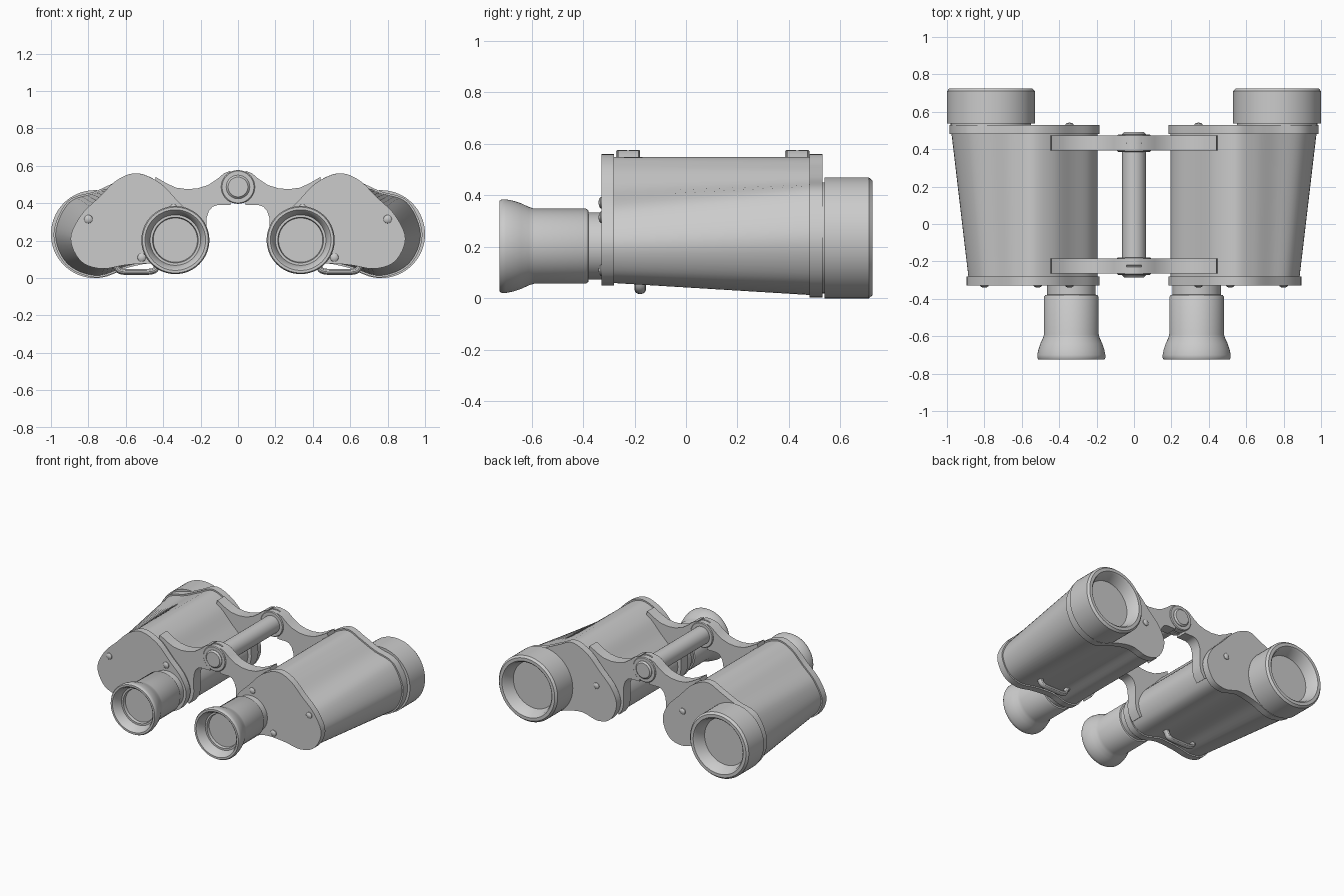
import bpy, bmesh, math
from mathutils import Vector

if "Cube" in bpy.data.objects:
    bpy.data.objects.remove(bpy.data.objects["Cube"])


def finish(name, bm, mirror=True):
    bmesh.ops.recalc_face_normals(bm, faces=bm.faces)
    me = bpy.data.meshes.new(name)
    bm.to_mesh(me)
    bm.free()
    ob = bpy.data.objects.new(name, me)
    bpy.context.collection.objects.link(ob)
    bpy.ops.object.select_all(action='DESELECT')
    bpy.context.view_layer.objects.active = ob
    ob.select_set(True)
    bpy.ops.object.shade_smooth_by_angle(angle=math.radians(32))
    if mirror:
        ob.modifiers.new("Mirror", 'MIRROR').use_mirror_merge = False
    return ob


def smooth_loop(pts, n=6):
    """Closed Catmull-Rom curve through the points."""
    p = [Vector(q) for q in pts]
    out = []
    for i in range(len(p)):
        a, b, c, d = (p[(i + k) % len(p)] for k in (-1, 0, 1, 2))
        for j in range(n):
            t = j / n
            out.append(0.5 * (2*b + (c - a)*t + (2*a - 5*b + 4*c - d)*t*t
                              + (3*b - a - 3*c + d)*t**3))
    return out


def inset(loop, d):
    res = []
    for i, p in enumerate(loop):
        t = (loop[(i + 1) % len(loop)] - loop[i - 1]).normalized()
        res.append(p + Vector((t.y, -t.x)) * d)
    return res


def loft(name, sections, mirror=True):
    """Skin between (y, outline) sections and cap both ends."""
    bm = bmesh.new()
    rings = [[bm.verts.new((p[0], y, p[1])) for p in loop] for y, loop in sections]
    for r, q in zip(rings, rings[1:]):
        for i in range(len(r)):
            j = (i + 1) % len(r)
            bm.faces.new((r[i], r[j], q[j], q[i]))
    bm.faces.new(rings[0])
    bm.faces.new(rings[-1])
    return finish(name, bm, mirror)


def lathe(name, profile, cx, cz, mirror=True, seg=64):
    """Revolve (radius, y) points about an axis along y."""
    bm = bmesh.new()
    vs = [bm.verts.new((cx + r, y, cz)) for r, y in profile]
    es = [bm.edges.new(e) for e in zip(vs, vs[1:])]
    bmesh.ops.spin(bm, geom=vs + es, cent=(cx, 0, cz), axis=(0, 1, 0),
                   angle=2 * math.pi, steps=seg)
    bmesh.ops.remove_doubles(bm, verts=bm.verts, dist=1e-4)
    return finish(name, bm, mirror)


# Prism housing outlines: shared inner half, narrow rear and wide front outer half
inner = [(.46, .078), (.335, .05), (.235, .085), (.185, .2), (.225, .31),
         (.32, .41), (.42, .51), (.54, .56)]
rear = smooth_loop(inner + [(.645, .525), (.74, .435), (.84, .335), (.895, .21),
                            (.84, .09), (.73, .05), (.6, .07)])
front = smooth_loop(inner + [(.65, .515), (.76, .465), (.91, .41), (.986, .235),
                             (.92, .07), (.757, .003), (.59, .055)])
if sum(a.cross(b) for a, b in zip(rear, rear[1:] + rear[:1])) > 0:
    rear.reverse()
    front.reverse()
rear_in, front_in = inset(rear, -.01), inset(front, -.01)
if max(p.x for p in rear_in) > max(p.x for p in rear):
    rear_in, front_in = inset(rear, .01), inset(front, .01)

loft("prism_housing", [(-.285, rear_in), (.485, front_in)])
loft("rear_plate", [(-.328, inset(rear, 0)), (-.28, rear)])
loft("front_plate", [(.48, front), (.53, front)])

# Eyepieces with flared cups
lathe("eyepiece", [(0, -.32), (.13, -.32), (.13, -.378), (.14, -.38), (.146, -.39),
                   (.146, -.59), (.152, -.61), (.166, -.64), (.176, -.67),
                   (.182, -.70), (.182, -.715), (.176, -.725), (.162, -.725),
                   (.152, -.715), (.135, -.66), (.122, -.66), (.118, -.64),
                   (0, -.64)], .335, .203)

# Objective barrels
lathe("objective", [(0, .52), (.215, .52), (.215, .537), (.235, .537), (.235, .71),
                    (.222, .725), (.2, .725), (.19, .715), (.168, .64), (0, .64)],
      .765, .235)

# Bridge arms wrapping the housings, one pair at each end
arm = [(.04, .574), (.075, .56), (.11, .53), (.16, .497), (.215, .48), (.27, .475),
       (.33, .483), (.38, .505), (.44, .54), (.45, .50), (.34, .39), (.24, .29),
       (.21, .2), (.225, .12), (.207, .105), (.178, .15), (.168, .2), (.17, .27),
       (.168, .32), (.155, .36), (.135, .382), (.11, .39), (.04, .39)]
for label, y in (("rear", -.225), ("front", .432)):
    loft(label + "_bridge_arm", [(y - .04, arm), (y + .04, arm)])
    lathe(label + "_knuckle", [(0, y - .047), (.085, y - .047), (.09, y - .042),
                               (.09, y - .005), (.083, y - .003), (.083, y + .003),
                               (.09, y + .005), (.09, y + .042), (.085, y + .047),
                               (0, y + .047)], 0, .487, False)

# Hinge rod
lathe("hinge_rod", [(0, -.285), (.053, -.285), (.063, -.275), (.063, .482),
                    (.053, .492), (0, .492)], 0, .487, False, 48)

# Dome screws on the plates
for i, (x, z, y, s) in enumerate([(.8, .315, -.328, -1), (.345, .372, -.328, -1),
                                  (.515, .11, -.328, -1), (.345, .3, .53, 1)]):
    lathe("screw_%d" % (i + 1), [(0, y - s*.004), (.023, y - s*.004), (.022, y + s*.004),
                                 (.014, y + s*.01), (0, y + s*.012)], x, z, True, 20)

# Strap lugs under the housings
path = smooth_loop([(.655, .12), (.652, .065), (.625, .036), (.54, .033), (.46, .036),
                    (.435, .06), (.43, .12)], 5)[:31]
bm = bmesh.new()
rings = []
for i, p in enumerate(path):
    t = (path[min(i + 1, len(path) - 1)] - path[max(i - 1, 0)]).normalized()
    nrm = Vector((t.y, 0, -t.x))
    rings.append([bm.verts.new(Vector((p.x, -.178, p.y)) + nrm * .016 * math.cos(a)
                               + Vector((0, .022 * math.sin(a), 0)))
                  for a in (k * math.pi / 6 for k in range(12))])
for r, q in zip(rings, rings[1:]):
    for k in range(12):
        bm.faces.new((r[k], r[k - 1], q[k - 1], q[k]))
bm.faces.new(rings[0])
bm.faces.new(rings[-1])
finish("strap_lug", bm)
